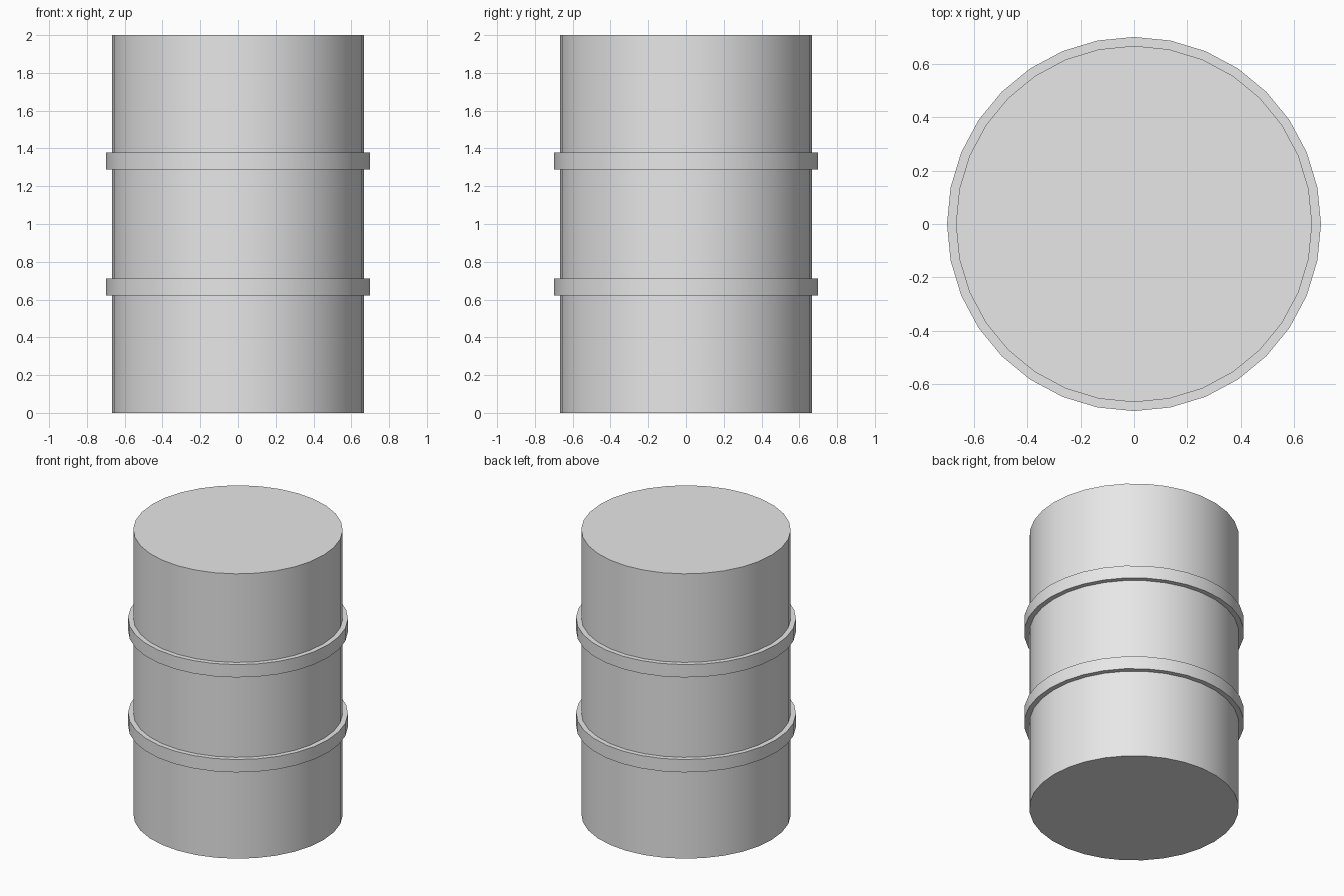
import bpy
import math
from mathutils import Matrix

SIDES = 32
HEIGHT = 2.0
BODY_RADIUS = HEIGHT / 3
HOOP_RADIUS = 0.70
HOOP_HEIGHT = 0.09

default_cube = bpy.data.objects.get("Cube")
if default_cube:
    bpy.data.objects.remove(default_cube, do_unlink=True)

# Plain light grey for the whole barrel
grey = bpy.data.materials.new("light grey")
grey.use_nodes = True
colour = (0.8, 0.8, 0.8, 1)
grey.diffuse_color = colour
for node in grey.node_tree.nodes:
    if node.type == 'BSDF_PRINCIPLED':
        node.inputs["Base Color"].default_value = colour


def lathe(name, profile, closed=False):
    """Turn a (radius, z) profile around z; open profiles get end caps."""
    verts = []
    for i in range(SIDES):
        turn = Matrix.Rotation(math.tau * i / SIDES, 3, 'Z')
        for radius, z in profile:
            x, y = turn.col[0][:2]
            verts.append((radius * x, radius * y, z))
    n = len(profile)
    faces = []
    for i in range(SIDES):
        a, b = i * n, (i + 1) % SIDES * n
        for j in range(n if closed else n - 1):
            k = (j + 1) % n
            faces.append((a + j, b + j, b + k, a + k))
    if not closed:
        faces.append([i * n for i in reversed(range(SIDES))])
        faces.append([i * n + n - 1 for i in range(SIDES)])
    mesh = bpy.data.meshes.new(name)
    mesh.from_pydata(verts, [], faces)
    mesh.materials.append(grey)
    obj = bpy.data.objects.new(name, mesh)
    bpy.context.collection.objects.link(obj)
    bpy.ops.object.select_all(action='DESELECT')
    obj.select_set(True)
    bpy.context.view_layer.objects.active = obj
    bpy.ops.object.shade_smooth_by_angle(angle=math.radians(30))
    return obj


# Straight-sided drum with flat ends
lathe("barrel_body", [(BODY_RADIUS, 0), (BODY_RADIUS, HEIGHT)])

# Two raised hoops at one third and two thirds of the height
for name, z in (("lower_hoop", HEIGHT / 3), ("upper_hoop", HEIGHT * 2 / 3)):
    low, high = z - HOOP_HEIGHT / 2, z + HOOP_HEIGHT / 2
    inner = BODY_RADIUS - 0.005
    lathe(name, [(inner, low), (HOOP_RADIUS, low),
                 (HOOP_RADIUS, high), (inner, high)], closed=True)
